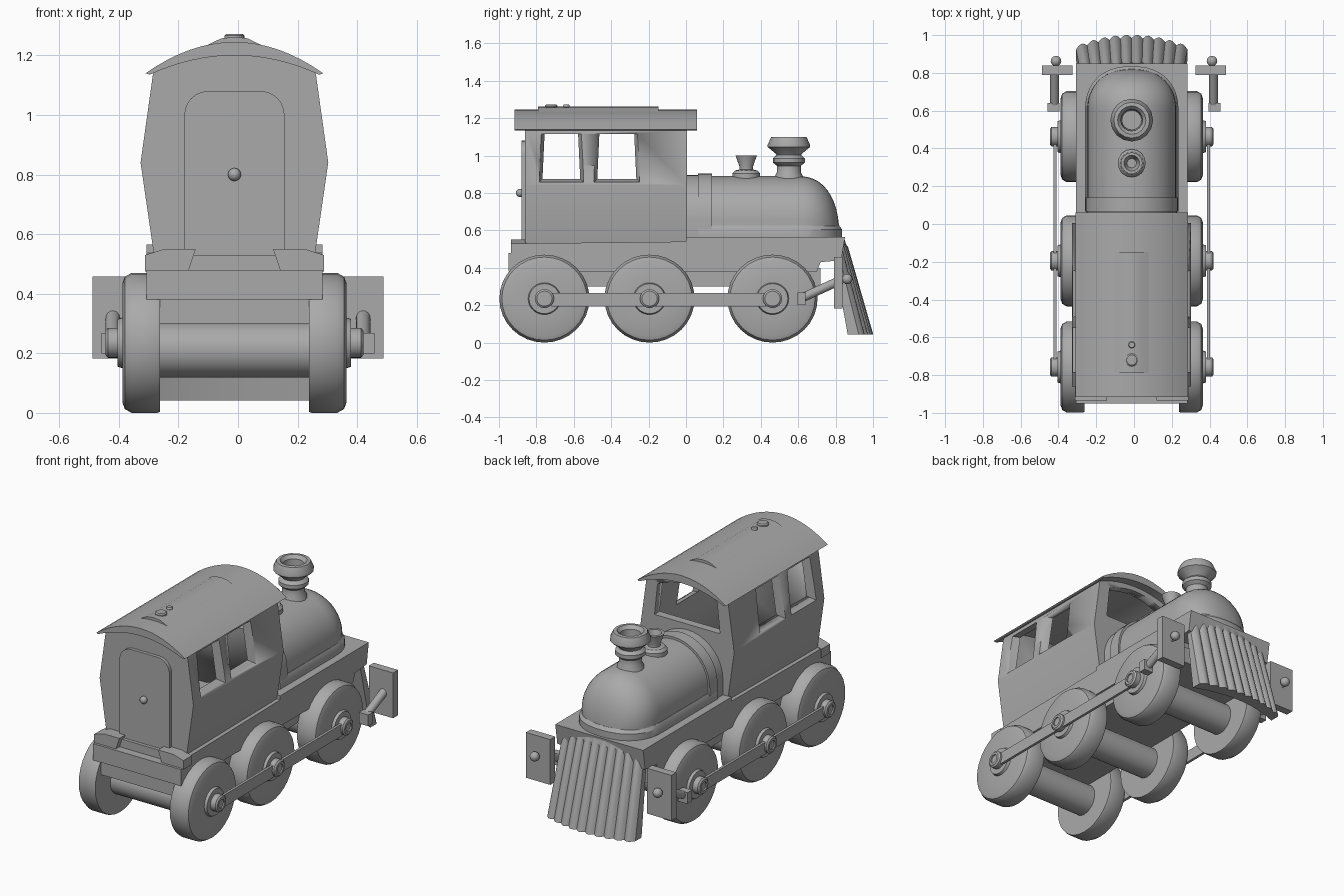
import bpy, bmesh, math
from mathutils import Vector, Matrix

if "Cube" in bpy.data.objects:
    bpy.data.objects.remove(bpy.data.objects["Cube"])

X0 = -0.012  # centre line of the engine body
grey = bpy.data.materials.new("plain_grey")
grey.diffuse_color = (0.4, 0.4, 0.4, 1)
grey.use_nodes = True
grey.node_tree.nodes["Principled BSDF"].inputs["Base Color"].default_value = grey.diffuse_color


def finish(name, bm, angle=30):
    bmesh.ops.remove_doubles(bm, verts=bm.verts, dist=1e-5)
    bmesh.ops.recalc_face_normals(bm, faces=bm.faces)
    me = bpy.data.meshes.new(name)
    bm.to_mesh(me)
    bm.free()
    ob = bpy.data.objects.new(name, me)
    bpy.context.collection.objects.link(ob)
    me.materials.append(grey)
    bpy.ops.object.select_all(action='DESELECT')
    ob.select_set(True)
    bpy.context.view_layer.objects.active = ob
    bpy.ops.object.shade_smooth_by_angle(angle=math.radians(angle))
    return ob


def loft(name, rings, angle=30, caps=True):
    bm = bmesh.new()
    vs = [[bm.verts.new(p) for p in r] for r in rings]
    n = len(vs[0])
    for a, b in zip(vs, vs[1:]):
        for i in range(n):
            j = (i + 1) % n
            bm.faces.new((a[i], a[j], b[j], b[i]))
    if caps:
        bm.faces.new(vs[0])
        bm.faces.new(vs[-1])
    return finish(name, bm, angle)


def prism(name, pts, axis, a, b, angle=30):
    """Extrude a 2D outline along an axis from a to b."""
    put = {'x': lambda p, t: (t, p[0], p[1]),
           'y': lambda p, t: (p[0] + X0, t, p[1]),
           'z': lambda p, t: (p[0] + X0, p[1], t)}[axis]
    return loft(name, [[put(p, t) for p in pts] for t in (a, b)], angle)


def box(name, x, y, z):
    return prism(name, [(y[0], z[0]), (y[1], z[0]), (y[1], z[1]), (y[0], z[1])], 'x', *x)


def lathe(name, prof, loc, axis='z', sign=1, seg=24, angle=30, sy=1):
    """Spin (radius, height) points around an axis."""
    rings = []
    for r, h in prof:
        ring = []
        for i in range(seg):
            t = 2 * math.pi * i / seg
            c, s = r * math.cos(t), r * math.sin(t)
            p = (c, s, h) if axis == 'z' else (sign * h, c * sy, s)
            ring.append(Vector(p) + Vector(loc))
        rings.append(ring)
    return loft(name, rings, angle)


def ball(name, loc, r):
    bm = bmesh.new()
    bmesh.ops.create_uvsphere(bm, u_segments=12, v_segments=8, radius=r,
                              matrix=Matrix.Translation(loc))
    return finish(name, bm, 60)


def cut(ob, cutter):
    m = ob.modifiers.new("cut", 'BOOLEAN')
    m.operation, m.solver, m.object = 'DIFFERENCE', 'EXACT', cutter
    bpy.context.view_layer.objects.active = ob
    bpy.ops.object.modifier_apply(modifier=m.name)
    bpy.data.objects.remove(cutter)


def arc(w, z0, h, n=16):
    return [(w * k, z0 + h * (1 - k * k)) for k in (1 - 2 * i / n for i in range(n + 1))]


# chassis
prism("chassis", [(-.95, .38), (-.95, .48), (-.9, .48), (-.9, .53), (0, .54), (0, .565),
                  (.85, .565), (.83, .44), (.72, .43), (.7, .38)], 'x', X0 - .295, X0 + .295)
box("chassis_core", (X0 - .25, X0 + .25), (-.94, .72), (.3, .4))

# hollow cab with side and front windows
cab = prism("cab", [(-.27, .53), (.27, .53), (.315, .84)] + arc(.273, 1.14, .07)
            + [(-.315, .84)], 'y', -.86, .005)
cut(cab, prism("cab_hollow", [(-.23, .5), (.23, .5), (.265, .84), (.23, 1.14), (.1, 1.3),
                              (-.1, 1.3), (-.23, 1.14), (-.265, .84)], 'y', -.81, -.045))
for s in (-1, 1):
    for y0, y1 in ((-.783, -.55), (-.49, -.25)):
        rings = [[(X0 + s * x, a, c) for a, c in
                  ((y0 + d, .86 + d), (y1 - d, .86 + d), (y1 - d, 1.115), (y0 + d, 1.115))]
                 for x, d in ((.4, -.02), (.3, .0), (.2, .04))]
        cut(cab, loft("window_cutter", rings))
cut(cab, prism("front_cutter", [(-.22, .93), (.22, .93)] + arc(.2, 1.12, .05), 'y', -.1, .1))

# curved roof, raised panel and vents
prism("roof", arc(.298, 1.14, .105) + arc(.285, 1.135, .065)[::-1], 'y', -.917, .06)
prism("roof_panel", [(-.11, 1.2), (.11, 1.2), (.11, 1.225), (.045, 1.257), (0, 1.262),
                     (-.045, 1.257), (-.11, 1.225)], 'y', -.79, -.147)
for r, y in ((.034, -.72), (.018, -.64)):
    lathe("roof_vent", [(r, 1.24), (r, 1.266), (r * .8, 1.272)], (X0, y, 0), seg=16)

# rear door, knob and corner brackets
prism("rear_door", [(-.168, .475), (.168, .475)]
      + [(.088 + .08 * math.cos(t), 1.0 + .08 * math.sin(t)) for t in
         (math.pi / 12 * i for i in range(7))]
      + [(-.088 - .08 * math.sin(t), 1.0 + .08 * math.cos(t)) for t in
         (math.pi / 12 * i for i in range(7))], 'y', -.88, -.855)
ball("door_knob", (X0, -.888, .8), .022)
for s in (-1, 1):
    prism("corner_bracket", [(s * x, z) for x, z in
          ((.13, .55), (.235, .55), (.3, .53), (.3, .475), (.155, .475))], 'y', -.935, -.855)


# boiler with rounded nose
def arch(k, y, w=.235, h=.32, n=18):
    pts = [(X0 + w * k, y, .565)]
    for i in range(n + 1):
        t = math.pi * i / n
        pts.append((X0 + w * k * math.cos(t), y, .565 + k * (h - .23 + .235 * math.sin(t))))
    return pts + [(X0 - w * k, y, .565)]


def nose(u):
    return max(1 - u ** 2.3, 0) ** (1 / 2.3)


us = [math.sin(math.pi / 2 * i / 12) for i in range(12)] + [.999]
loft("boiler", [arch(1, -.02)] + [arch(nose(u), .6 + .22 * u) for u in us], 40)
loft("boiler_band", [arch(1.045, y) for y in (.065, .14)])
loft("boiler_rear_ring", [arch(1.02, y) for y in (-.01, .065)])
half = [(.247 * nose(u), .6 + .235 * u) for u in us]
outline = [(.247, .065)] + half + [(-x, y) for x, y in half[::-1]] + [(-.247, .065)]
loft("boiler_flange", [[(X0 + x * k, .065 + (y - .065) * (1 - (1 - k) * .5), z)
                        for x, y in outline]
                       for z, k in ((.56, 1), (.605, 1), (.625, .96))])

# chimney and steam dome
lathe("chimney", [(.08, .84), (.075, .89), (.064, .91), (.064, .945), (.085, .962), (.085, .985),
                  (.066, 1.003), (.072, 1.012), (.113, 1.045), (.113, 1.058), (.095, 1.098),
                  (.075, 1.1), (.058, 1.08), (.052, .98)], (X0, .55, 0), seg=16)
lathe("steam_funnel", [(.074, .86), (.074, .905), (.06, .92), (.036, .925), (.036, .94),
                       (.057, 1.0), (.042, 1.0), (.025, .95)], (X0, .322, 0), seg=16)

# wheels, hubs and axle drums
for y in (-.757, -.195, .4625):
    for s in (-1, 1):
        lathe("wheel", [(.232, .25), (.235, .26), (.235, .345), (.222, .368), (.2, .376),
                        (.085, .376), (.08, .392), (.05, .392), (.05, .425), (.04, .433),
                        (.026, .433), (.026, .425)],
              (X0, y, .235), 'x', s, 32, sy=1.025)
    lathe("axle_drum", [(.093, -.26), (.093, .26)], (X0, y, .212), 'x')

# side rods, front links, buffer plates
for s in (-1, 1):
    xr = sorted((X0 + s * .398, X0 + s * .414))
    box("side_rod", xr, (-.72, .43), (.192, .264))
    xb = sorted((s * .395, s * .458))
    box("link_block", xb, (.595, .64), (.2, .268))
    a, b = Vector((s * .42, .605, .232)), Vector((s * .42, .83, .335))
    bm = bmesh.new()
    bmesh.ops.create_cone(bm, cap_ends=True, segments=16, radius1=.024, radius2=.024,
                          depth=(b - a).length,
                          matrix=Matrix.Translation((a + b) / 2)
                          @ (b - a).to_track_quat('Z', 'Y').to_matrix().to_4x4())
    finish("front_link", bm)
    box("buffer_plate", sorted((s * .325, s * .488)), (.79, .838), (.182, .457))
    ball("buffer_knob", (s * .413, .862, .34), .028)

# fluted, bowed cowcatcher
N = 60
rings = []
for v, bump in ((0, 0), (.07, 0), (.1, 1), (1, 1)):
    front, back = [], []
    for i in range(N + 1):
        k = 2 * i / N - 1
        x = X0 + k * (.27 + .025 * v)
        y = .835 + .14 * v + .05 * (.5 - k * k) * (.8 + .4 * v) - .01
        rib = .018 * (abs(math.sin(math.pi * 10 * i / N)) - .6) * bump
        z = .562 - .52 * v
        front.append((x, y + rib, z))
        back.append((x, y - .035 - .035 * v, z))
    rings.append(front + back[::-1])
loft("cowcatcher", rings)
